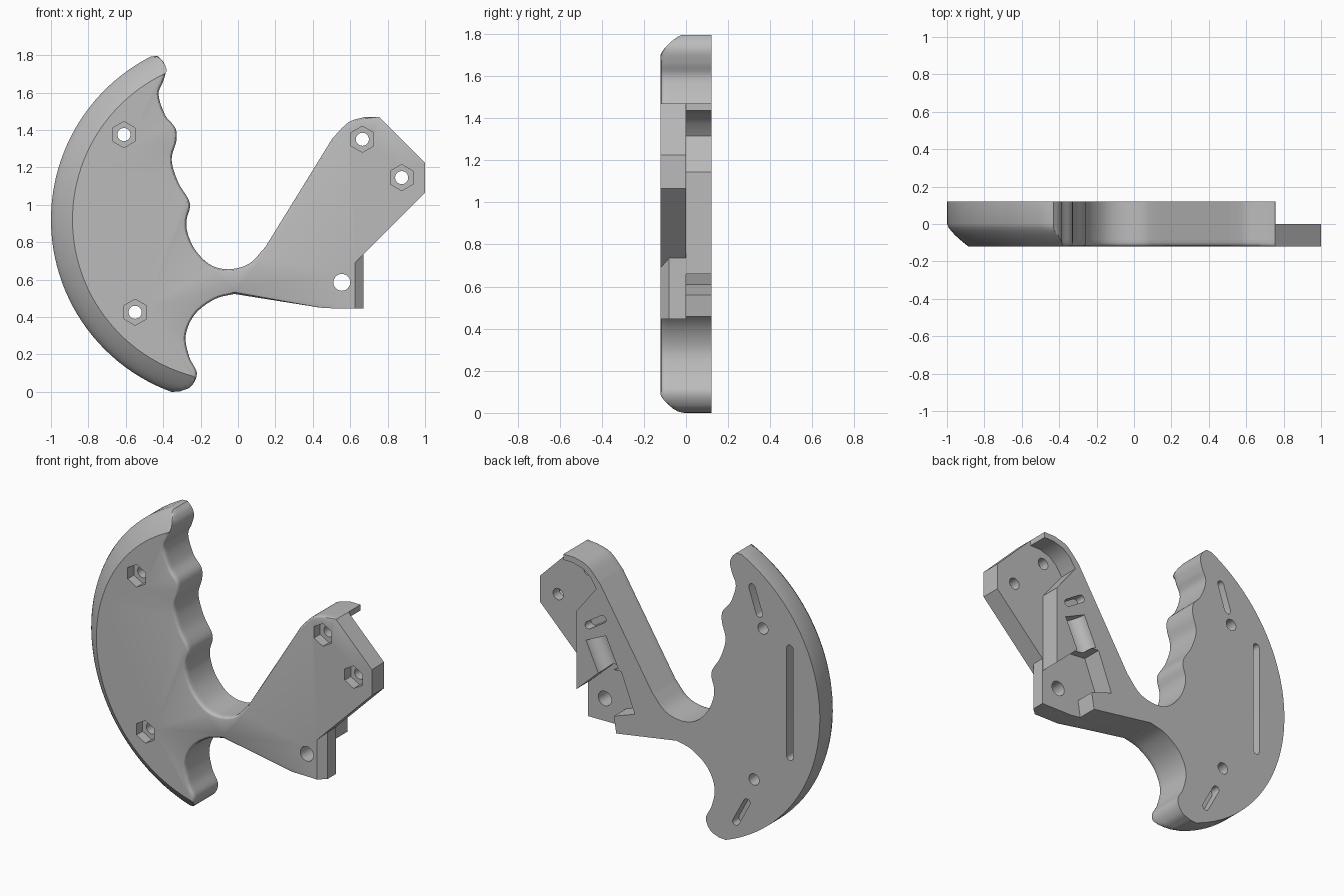
import bpy, bmesh, math
from mathutils import Vector

cube = bpy.data.objects.get("Cube")
if cube:
    bpy.data.objects.remove(cube, do_unlink=True)

BACK, FRONT = 0.12, -0.12
CENTRE, RADIUS = Vector((-0.02, 0.92)), 0.98

grey = bpy.data.materials.new("grey plastic")
grey.use_nodes = True
grey.diffuse_color = (0.5, 0.5, 0.5, 1)
grey.node_tree.nodes["Principled BSDF"].inputs["Base Color"].default_value = (0.5, 0.5, 0.5, 1)


def loft(name, rings):
    """Closed solid through rings, each a pair (y, list of (x, z))."""
    bm = bmesh.new()
    loops = [[bm.verts.new((p[0], y, p[1])) for p in pts] for y, pts in rings]
    for a, b in zip(loops, loops[1:]):
        n = len(a)
        for i in range(n):
            j = (i + 1) % n
            bm.faces.new((a[i], a[j], b[j], b[i]))
    bm.faces.new(loops[0])
    bm.faces.new(loops[-1])
    bmesh.ops.recalc_face_normals(bm, faces=bm.faces)
    mesh = bpy.data.meshes.new(name)
    bm.to_mesh(mesh)
    bm.free()
    mesh.materials.append(grey)
    ob = bpy.data.objects.new(name, mesh)
    bpy.context.collection.objects.link(ob)
    return ob


def spline(pts, steps=5):
    """Smooth curve through the points."""
    pts = [Vector(p) for p in pts]
    ext = [pts[0] * 2 - pts[1]] + pts + [pts[-1] * 2 - pts[-2]]
    out = []
    for a, b, c, d in zip(ext, ext[1:], ext[2:], ext[3:]):
        for k in range(steps):
            t = k / steps
            out.append(b + (c - a) * t / 2 + (a * 2 - b * 5 + c * 4 - d) * t * t / 2
                       + (b * 3 - a - c * 3 + d) * t ** 3 / 2)
    return out + [pts[-1]]


def ngon(x, z, r, n):
    return [(x + r * math.sin(math.tau * i / n), z + r * math.cos(math.tau * i / n)) for i in range(n)]


def slot(a, b, r, n=8):
    """Rounded slot outline between two centres."""
    a, b = Vector(a), Vector(b)
    ang = math.atan2(b.y - a.y, b.x - a.x)
    out = []
    for c, base in ((b, ang - math.pi / 2), (a, ang + math.pi / 2)):
        for i in range(n + 1):
            t = base + math.pi * i / n
            out.append(c + Vector((math.cos(t), math.sin(t))) * r)
    return out


# Outline, counter-clockwise: palm arc, lower hook and neck, head, finger grip
arc = [CENTRE + RADIUS * Vector((math.cos(math.radians(a)), math.sin(math.radians(a))))
       for a in [117 + 133 * i / 48 for i in range(49)]]
lower = spline([(-.31, .002), (-.25, .03), (-.22, .1), (-.26, .185), (-.28, .3),
                (-.23, .415), (-.125, .495), (-.02, .523)])
head = [Vector(p) for p in ((.457, .447), (.67, .445), (.67, .735), (1, 1.065), (1, 1.225), (.755, 1.47))]
crown = spline([(.68, 1.47), (.59, 1.44), (.505, 1.355)])
fingers = spline([(.147, .775), (.06, .685), (-.05, .655), (-.15, .68), (-.23, .76), (-.27, .85),
                  (-.275, .92), (-.258, 1.01), (-.32, 1.12), (-.355, 1.24), (-.33, 1.34),
                  (-.335, 1.41), (-.39, 1.48), (-.425, 1.59), (-.4, 1.66), (-.385, 1.72),
                  (-.4, 1.765), (-.43, 1.795)])
outline = arc + lower + head + crown + fingers


def ring(y):
    """Outline at one depth, with the rounded palm, small fillet and foot chamfer."""
    t = max(0, -y / BACK)
    limit = RADIUS - 0.115 * t ** 1.4
    f = max(0, (-y - 0.1) / 0.02)
    fillet = 0.02 * (1 - math.sqrt(max(0, 1 - f * f)))
    cham = 0.045 * max(0, (-y - 0.08) / 0.04)
    out = []
    for i, p in enumerate(outline):
        q = p.copy()
        if i >= len(arc) and (p.x < 0.45 or (p.x < 0.75 and p.y > 1)):
            tan = (outline[(i + 1) % len(outline)] - outline[i - 1]).normalized()
            q += Vector((-tan.y, tan.x)) * fillet
        if p.x < -0.1 and (q - CENTRE).length > limit:
            q = CENTRE + (q - CENTRE).normalized() * limit
        if abs(p.x - 0.67) < 0.001 and p.y < 0.8:
            q -= Vector((cham, cham if p.y > 0.6 else 0))
        out.append(q)
    return out


body = loft("handle_body", [(y, ring(y)) for y in (BACK, 0, -.02, -.04, -.06, -.08, -.1, -.11, -.117, FRONT)])


def cut(cutter):
    cutter.hide_render = True
    mod = body.modifiers.new("cut", 'BOOLEAN')
    mod.operation = 'DIFFERENCE'
    mod.solver = 'EXACT'
    mod.object = cutter
    bpy.context.view_layer.objects.active = body
    bpy.ops.object.modifier_apply(modifier=mod.name)
    bpy.data.objects.remove(cutter, do_unlink=True)


def cut_shape(pts, y0, y1):
    cut(loft("cutter", [(y0, pts), (y1, pts)]))


# Stepped recess behind the head, leaving a thin lip and the inner block
recess = [(.665, 1.143), (.53, 1.315), (.57, 1.375), (.62, 1.415), (.69, 1.435), (.756, 1.435),
          (.756, 1.6), (1.2, 1.6), (1.2, .4), (.384, .4), (.41, .56), (.267, .61),
          (.36, .85), (.47, .84), (.665, .66)]
cut_shape(recess, 0, .2)

# Half-round groove in the inner block
bpy.ops.mesh.primitive_cylinder_add(vertices=32, radius=.075, depth=.2, location=(.49, BACK, .92),
                                    rotation=(0, math.atan2(.07, .15), 0))
cut(bpy.context.object)

# Slots in the back
for a, b in (((-.795, 1.3), (-.795, .63)), ((-.535, 1.61), (-.585, 1.46)),
             ((-.5, .27), (-.425, .13)), ((.585, 1.075), (.485, 1.14))):
    cut_shape(slot(a, b, .022), .06, .2)

# Bolt holes with hexagonal nut sockets in the front
for x, z in ((-.61, 1.375), (-.55, .425), (.665, 1.35), (.875, 1.145)):
    cut_shape(ngon(x, z, .035, 24), -.2, .2)
    cut_shape(ngon(x, z, .07, 6), -.2, -.06)
cut_shape(ngon(.555, .585, .045, 24), -.2, .2)

bpy.ops.object.select_all(action='DESELECT')
body.select_set(True)
bpy.context.view_layer.objects.active = body
bpy.ops.object.shade_smooth_by_angle(angle=math.radians(30))
